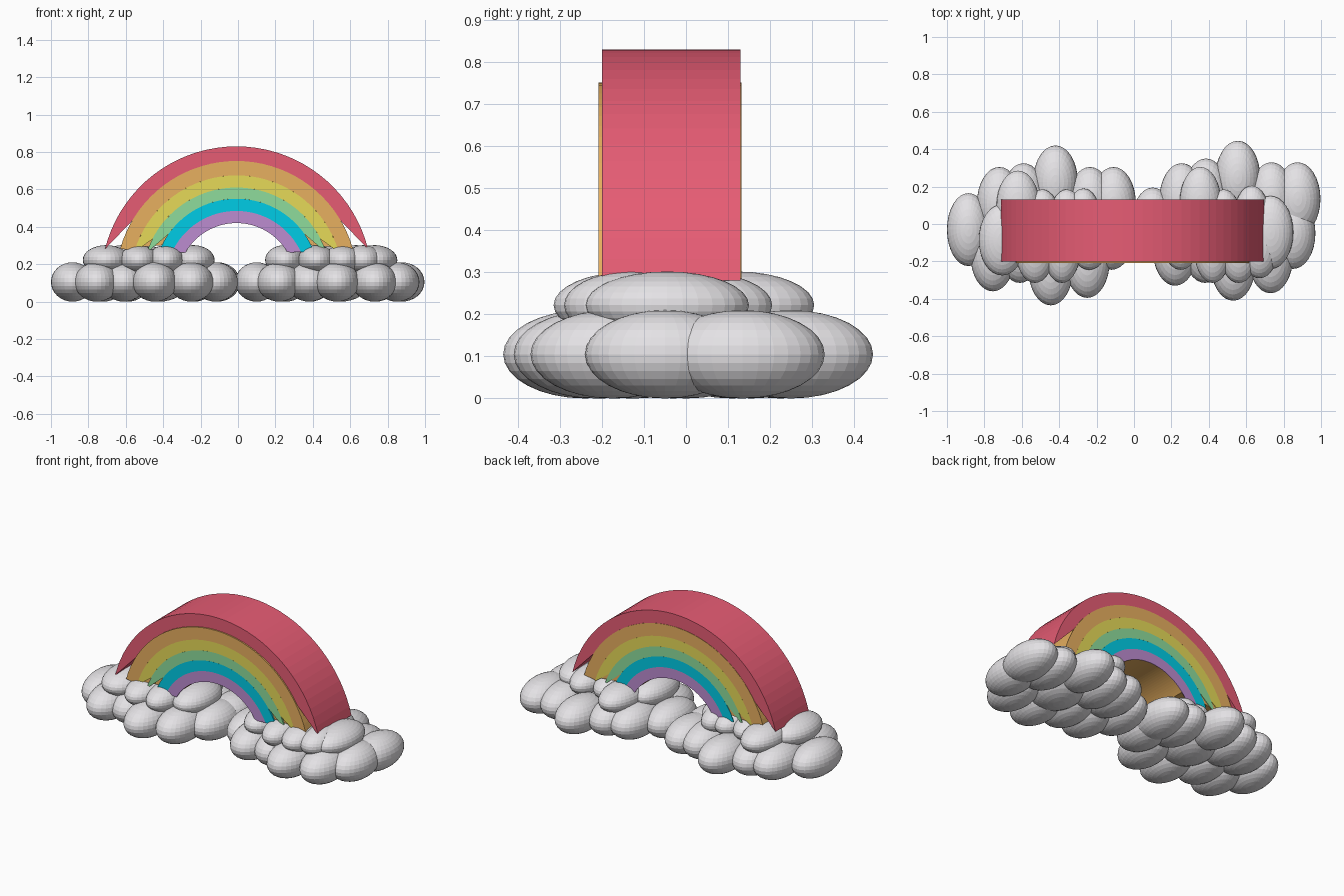
import bpy, bmesh, math


def lin(c):
    c /= 255
    return c / 12.92 if c <= 0.04045 else ((c + 0.055) / 1.055) ** 2.4


def material(name, r, g, b):
    m = bpy.data.materials.new(name)
    m.diffuse_color = (lin(r), lin(g), lin(b), 1)
    return m


RED = material("red", 230, 92, 116)
ORANGE = material("orange", 232, 176, 96)
YELLOW = material("yellow", 230, 218, 88)
GREEN = material("green", 142, 220, 156)
CYAN = material("cyan", 0, 204, 230)
PURPLE = material("purple", 188, 140, 208)
CLOUD = material("cloud_grey", 228, 226, 229)

CX, CZ = -0.008, 0.105      # centre of the arch circles


def finish(bm, name, mat):
    bmesh.ops.recalc_face_normals(bm, faces=bm.faces)
    me = bpy.data.meshes.new(name)
    bm.to_mesh(me)
    bm.free()
    me.materials.append(mat)
    ob = bpy.data.objects.new(name, me)
    bpy.context.collection.objects.link(ob)
    return ob


def arch(name, mat, r_out, r_in, y0, y1, a_out, a_in, n=36):
    """Arch section; a_out / a_in are the elevations of the outer and inner ends."""
    bm = bmesh.new()
    rows = []
    for i in range(n + 1):
        row = []
        for r, a, y in ((r_out, a_out, y0), (r_out, a_out, y1),
                        (r_in, a_in, y1), (r_in, a_in, y0)):
            t = math.radians(a + (180 - 2 * a) * i / n)
            row.append(bm.verts.new((CX + r * math.cos(t), y, CZ + r * math.sin(t))))
        rows.append(row)
    for a, b in zip(rows, rows[1:]):
        for k in range(4):
            bm.faces.new((a[k], a[(k + 1) % 4], b[(k + 1) % 4], b[k]))
    bm.faces.new(rows[0])
    bm.faces.new(rows[-1])
    return finish(bm, name, mat)


# Rainbow: red outer band, orange core, thin coloured stripes on both sides
arch("red_band", RED, 0.725, 0.645, -0.20, 0.13, 14, 31)
arch("orange_core", ORANGE, 0.645, 0.315, -0.199, 0.129, 16, 42)
stripes = [("orange", ORANGE, 0.647, 0.57, 16, 17),
           ("yellow", YELLOW, 0.57, 0.505, 16, 27),
           ("green", GREEN, 0.505, 0.445, 18, 35),
           ("cyan", CYAN, 0.445, 0.38, 21, 25),
           ("purple", PURPLE, 0.38, 0.315, 25, 30)]
for name, mat, ro, ri, ao, ai in stripes:
    arch(name + "_front_stripe", mat, ro, ri, -0.208, -0.199, ao, ai)
    arch(name + "_back_stripe", mat, ro, ri, 0.129, 0.132, ao, ai)


def cloud(name, puffs, z, rz):
    """Cluster of squashed spheres: (x, y, x radius, y radius)."""
    bm = bmesh.new()
    for x, y, rx, ry in puffs:
        vs = bmesh.ops.create_uvsphere(bm, u_segments=32, v_segments=16, radius=1)["verts"]
        for v in vs:
            v.co = (x + v.co.x * rx, y + v.co.y * ry, z + v.co.z * rz)
    return finish(bm, name, CLOUD)


# Lower cloud layers
cloud("left_cloud_base", [
    (-0.885, -0.03, .115, .195), (-0.72, 0.11, .12, .195), (-0.59, 0.13, .12, .195),
    (-0.42, 0.225, .12, .195), (-0.235, 0.11, .12, .195), (-0.11, 0.11, .12, .195),
    (-0.755, -0.165, .12, .195), (-0.61, -0.12, .12, .195), (-0.445, -0.24, .12, .195),
    (-0.25, -0.20, .12, .195), (-0.12, -0.05, .12, .195), (-0.42, 0.0, .15, .2)],
    0.105, 0.105)
cloud("right_cloud_base", [
    (0.875, 0.135, .122, .195), (0.85, -0.05, .12, .19), (0.73, -0.175, .12, .195),
    (0.53, -0.215, .12, .195), (0.555, 0.25, .12, .195), (0.735, 0.135, .12, .195),
    (0.385, 0.155, .12, .195), (0.255, 0.13, .12, .195), (0.10, 0.0, .115, .195),
    (0.22, -0.135, .12, .195), (0.38, -0.12, .12, .195), (0.55, 0.0, .15, .2)],
    0.105, 0.105)

# Upper cloud layers
cloud("left_cloud_top", [
    (-0.705, -0.085, .125, .19), (-0.62, 0.10, .115, .185), (-0.53, -0.13, .105, .185),
    (-0.385, -0.13, .10, .185), (-0.24, -0.06, .115, .185), (-0.49, 0.0, .10, .185),
    (-0.36, 0.0, .10, .185), (-0.27, 0.04, .09, .15)], 0.222, 0.08)
cloud("right_cloud_top", [
    (0.73, -0.045, .122, .195), (0.355, 0.12, .11, .185), (0.63, 0.02, .10, .185),
    (0.56, -0.13, .105, .185), (0.42, -0.13, .10, .185), (0.25, -0.06, .105, .185),
    (0.48, 0.0, .10, .185), (0.67, -0.13, .10, .16)], 0.222, 0.08)
